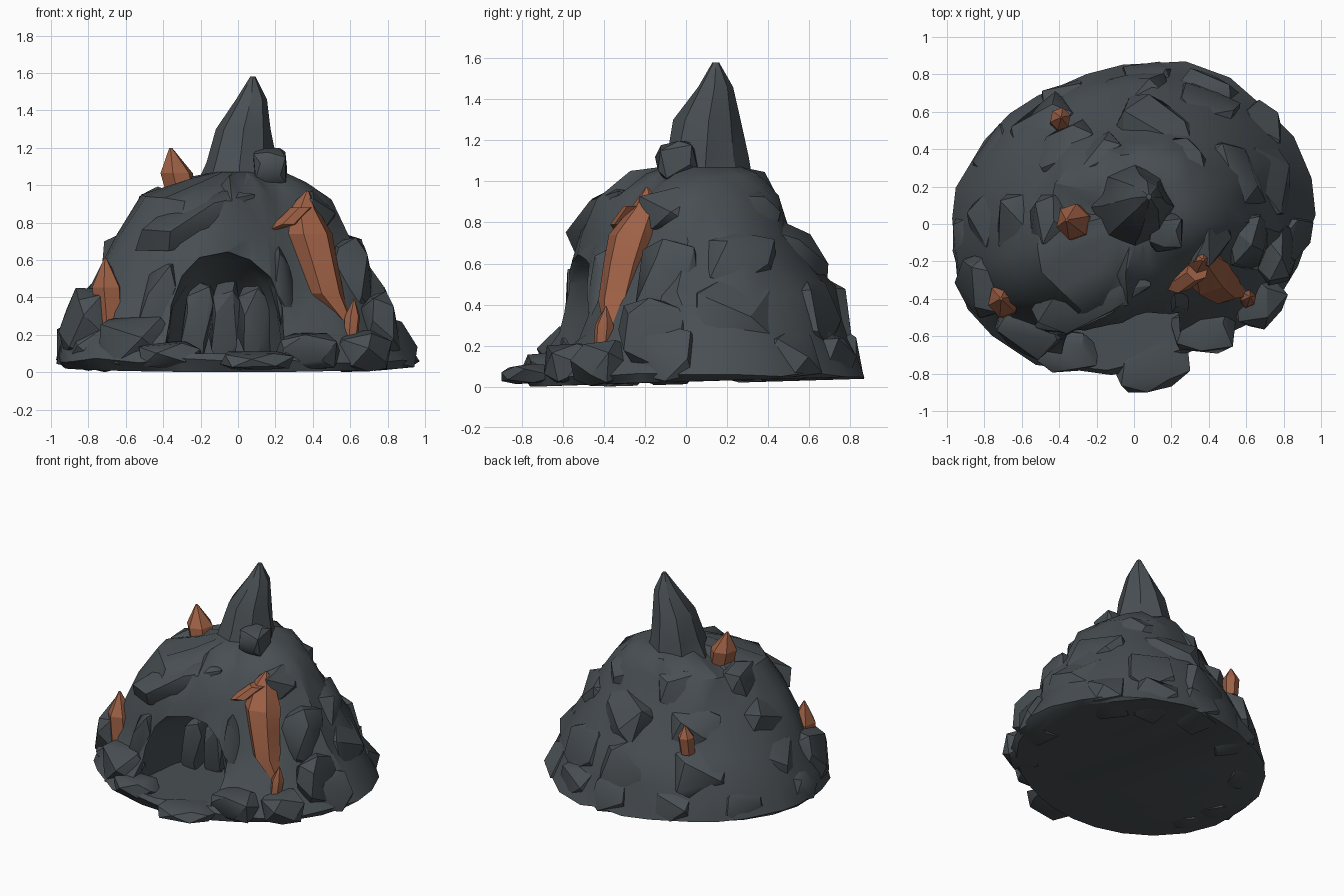
import bpy, bmesh, math, random
from mathutils import Vector, Euler

if "Cube" in bpy.data.objects:
    bpy.data.objects.remove(bpy.data.objects["Cube"])

random.seed(11)


def material(name, rgb):
    m = bpy.data.materials.new(name)
    m.diffuse_color = (*rgb, 1)
    m.use_nodes = True
    m.node_tree.nodes["Principled BSDF"].inputs["Base Color"].default_value = m.diffuse_color
    return m


STONE = material("dark slate stone", (0.066, 0.078, 0.087))
COPPER = material("copper crystal", (0.34, 0.117, 0.060))


def smooth(ob, angle):
    bpy.ops.object.select_all(action='DESELECT')
    ob.select_set(True)
    bpy.context.view_layer.objects.active = ob
    bpy.ops.object.shade_smooth_by_angle(angle=math.radians(angle))


def finish(name, bm, mat, angle):
    bmesh.ops.recalc_face_normals(bm, faces=bm.faces)
    me = bpy.data.meshes.new(name)
    bm.to_mesh(me)
    bm.free()
    ob = bpy.data.objects.new(name, me)
    bpy.context.collection.objects.link(ob)
    me.materials.append(mat)
    smooth(ob, angle)
    return ob


def loft(name, rings, mat, angle=35):
    """Skin a stack of equal-length rings and cap both ends."""
    bm = bmesh.new()
    vs = [[bm.verts.new(p) for p in r] for r in rings]
    n = len(vs[0])
    for a, b in zip(vs, vs[1:]):
        for i in range(n):
            j = (i + 1) % n
            bm.faces.new((a[i], a[j], b[j], b[i]))
    bm.faces.new(vs[0])
    bm.faces.new(vs[-1])
    bmesh.ops.triangulate(bm, faces=bm.faces)
    return finish(name, bm, mat, angle)


def rock(name, c, s, tilt=0, yaw=0, n=16):
    """Angular boulder: hull of scattered points on a boxy ellipsoid."""
    bm = bmesh.new()
    e = Euler((0, math.radians(tilt), math.radians(yaw))).to_matrix()
    for i in range(n):
        h = 1 - 2 * (i + 0.5) / n
        t = i * 2.4 + random.uniform(-0.35, 0.35)
        k = math.sqrt(1 - h * h)
        d = (k * math.cos(t), k * math.sin(t), h)
        d = [math.copysign(abs(v) ** 0.65, v) * random.uniform(0.88, 1.05) for v in d]
        p = Vector(c) + e @ Vector([v * w for v, w in zip(d, s)])
        p.x = max(-1, min(1, p.x))
        p.y = max(-0.9, min(0.9, p.y))
        p.z = max(0.012 + 0.03 * max(p.y, -0.4), p.z)
        bm.verts.new(p)
    bmesh.ops.convex_hull(bm, input=bm.verts)
    bmesh.ops.delete(bm, geom=[v for v in bm.verts if not v.link_faces], context='VERTS')
    return finish(name, bm, STONE, 32)


# Mound outline: height, then reach to left, right, front and back
LEVELS = [(0.06, .98, .97, .79, .86), (0.25, .91, .88, .62, .80),
          (0.45, .81, .75, .55, .72), (0.72, .61, .61, .47, .53),
          (0.92, .48, .49, .40, .45), (1.02, .24, .37, .25, .39)]


def reach(t, z):
    """Mound radius at angle t and height z; bulges front left, hollow front right."""
    for a, b in zip(LEVELS, LEVELS[1:]):
        if z <= b[0]:
            break
    f = max(0, min(1, (z - a[0]) / (b[0] - a[0])))
    left, right, front, back = [u + (v - u) * f for u, v in zip(a[1:], b[1:])]
    rx = right if math.cos(t) > 0 else left
    ry = back if math.sin(t) > 0 else front
    r = 1 / math.hypot(math.cos(t) / rx, math.sin(t) / ry)
    return r * (1 + (0.07 + 0.2 * z if math.sin(t) < 0 else 0.04) * math.sin(2 * t))


N = 26
rings = []
for i, level in enumerate([LEVELS[0]] + LEVELS):
    ring = []
    for k in range(N):
        t = math.tau * k / N
        if i == 0:  # slightly uneven underside
            r, z = 0.95 * reach(t, 0), 0.025 + 0.025 * math.sin(t)
        else:
            j = 0.04 if i > 1 else 0.02
            z = level[0] + random.uniform(-j, j) * .8
            r = min(1, reach(t, level[0]) * (1 + random.uniform(-j, j)))
            t += random.uniform(-0.06, 0.06)
        ring.append((r * math.cos(t), r * math.sin(t), z))
    rings.append(ring)
rings.append([(x * 0.6 + 0.03, y * 0.6 + 0.04, 1.07) for x, y, z in rings[-1]])
mound = loft("mound", rings, STONE)

# Cave: tapering arch cut out of the front
cave = []
for y, k in ((-1.0, 1.12), (-0.5, 1.0), (-0.25, 0.9), (-0.04, 0.6)):
    arch = [math.pi * a / 8 for a in range(9)]
    cave.append([(-.07 + .31 * k * math.copysign(abs(math.cos(a)) ** .8, math.cos(a))
                  + random.uniform(-.02, .02), y, .10 + .54 * k * math.sin(a) ** .8
                  if 0 < a < 3.1 else .10) for a in arch])
cutter = loft("cave_cutter", cave, STONE)
cutter.hide_render = True
mod = mound.modifiers.new("cave", 'BOOLEAN')
mod.operation, mod.object, mod.solver = 'DIFFERENCE', cutter, 'EXACT'
bpy.context.view_layer.objects.active = mound
bpy.ops.object.modifier_apply(modifier="cave")
bpy.data.objects.remove(cutter)
smooth(mound, 35)

# Spire: leaning, tapering column
spire = []
for x, rx, z in ((0, .22, .98), (.01, .19, 1.12), (.03, .15, 1.3), (.07, .08, 1.46), (.08, .015, 1.58)):
    ring = []
    for i in range(8):
        t, k = math.tau * i / 8, random.uniform(.9, 1.06)
        ring.append((x + k * rx * math.cos(t), .09 + x * .7 + k * rx * 1.1 * math.sin(t), z))
    spire.append(ring)
loft("spire", spire, STONE, 30)

# Main boulders around the cave and on the summit
rock("spire_shoulder", (.17, -.04, 1.10), (.11, .11, .11))
rock("cave_brow", (-.22, -.38, .80), (.36, .15, .12), -18, 22)
rock("cave_right_pillar", (.25, -.36, .40), (.07, .12, .32), -14)
rock("cave_left_pillar", (-.43, -.48, .36), (.09, .12, .27), 16)
rock("left_front_block", (-.55, -.53, .16), (.19, .19, .16), 0, 30)
rock("left_block", (-.78, -.32, .26), (.16, .20, .21), 8, 20)
rock("front_slab", (.10, -.76, .06), (.22, .14, .055), 0, 25)
rock("front_left_slab", (-.36, -.68, .09), (.18, .12, .08))
rock("front_right_block", (.38, -.56, .11), (.19, .14, .11))
rock("right_front_block", (.66, -.40, .11), (.16, .15, .12), 0, 40)
rock("right_tall_block", (.60, -.08, .50), (.13, .18, .24), -8)
rock("right_low_block", (.76, -.15, .25), (.12, .18, .19), -8)

# Back wall ribs inside the cave
for i, x in enumerate((-.22, -.07, .09)):
    rock("cave_rib_%d" % (i + 1), (x, -.12 - abs(x) * .3, .27), (.09, .10, .24), -40 * x)

# Outcrops half sunk in the mound, in tiers, leaving the front clear
for tier, (z, count, size) in enumerate(((.13, 12, .16), (.32, 9, .21), (.58, 7, .19), (.83, 6, .16))):
    for i in range(count):
        deg = 360 * (i + .3 * tier) / count + random.uniform(-7, 7)
        if 205 < deg < 345:
            continue
        t = math.radians(deg)
        r = reach(t, z) - size * 0.82
        rock("outcrop_%d_%d" % (tier + 1, i + 1), (r * math.cos(t), r * math.sin(t), z),
             (size, size * random.uniform(.95, 1.35), size * random.uniform(.75, 1.1)),
             -20, deg + random.uniform(-15, 15), 15)


def crystal(name, stations, stretch=1.1):
    """Six-sided shard through (x, y, z, radius) stations."""
    rings = [[(x + r * math.cos(.3 + math.tau * i / 6),
               y + r * stretch * math.sin(.3 + math.tau * i / 6), z) for i in range(6)]
             for x, y, z, r in stations]
    return loft(name, rings, COPPER, 25)


def small_crystal(name, base, tip, r):
    """Shard that stays wide to mid height, then runs to a point."""
    a, b = Vector(base), Vector(tip)
    crystal(name, [(*a.lerp(b, f), r * k) for f, k in ((0, .85), (.6, .95), (1, .08))])


# Copper crystals
small_crystal("top_crystal", (-.28, 0, .86), (-.36, .02, 1.20), .095)
small_crystal("left_crystal", (-.68, -.42, .22), (-.71, -.40, .61), .09)
small_crystal("small_right_crystal", (.60, -.41, .16), (.62, -.39, .39), .045)
small_crystal("back_crystal", (-.40, .55, .50), (-.39, .57, .71), .06)
crystal("large_crystal", [(.57, -.36, .28, .04), (.47, -.33, .42, .10), (.42, -.29, .60, .115),
                          (.38, -.25, .74, .13), (.35, -.19, .87, .08), (.37, -.19, .97, .008)], 1.0)
crystal("large_crystal_shard", [(.12, -.32, .74, .012), (.25, -.30, .79, .065), (.34, -.24, .88, .06)])
